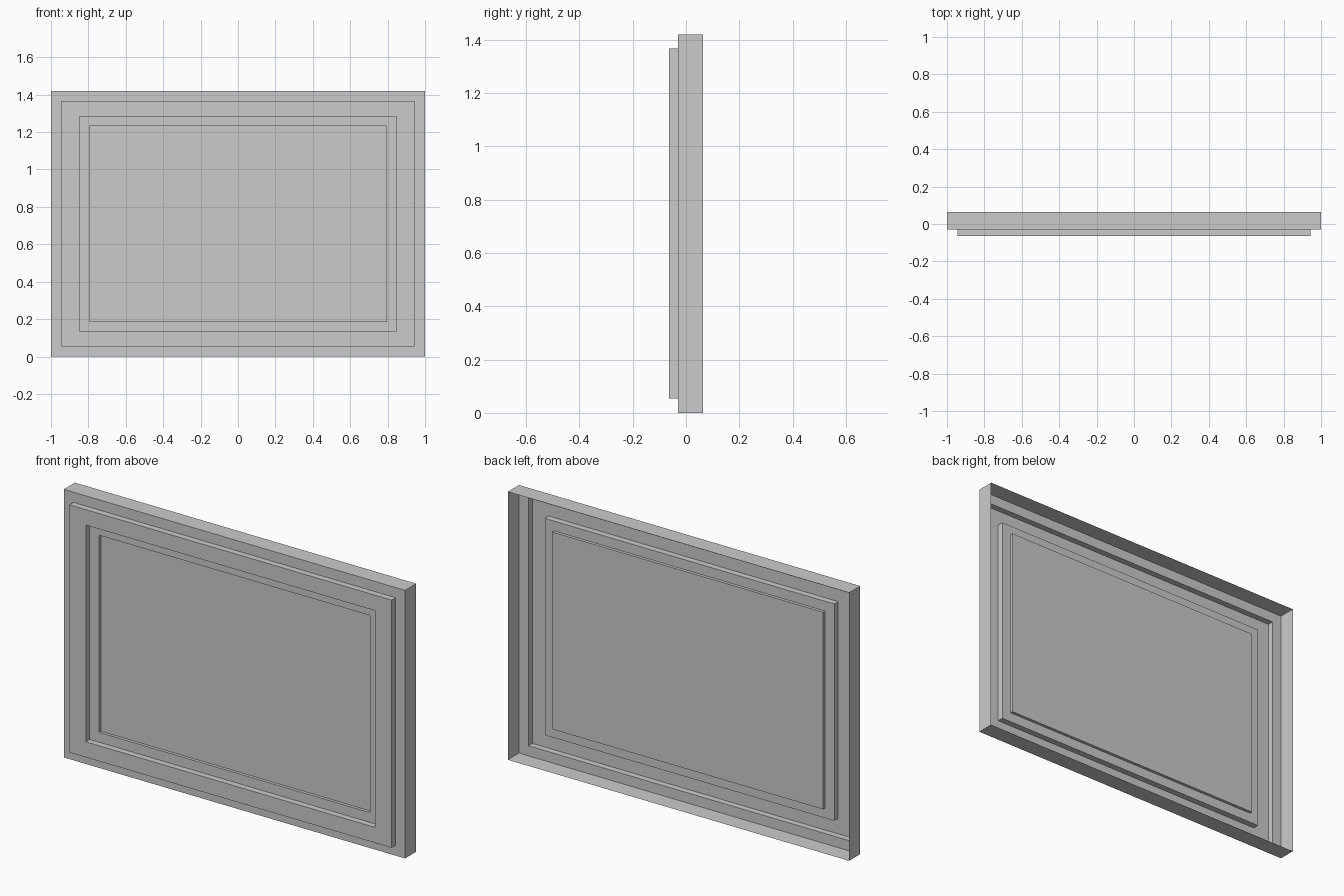
import bpy, bmesh

if "Cube" in bpy.data.objects:
    bpy.data.objects.remove(bpy.data.objects["Cube"])

HEIGHT = 1.42

# Stepped profile from back rim to panel: (inset in x, inset in z, y)
PROFILE = [
    (0.0, 0.0, 0.063),       # open back rim
    (0.0, 0.0, -0.03),       # outer side wall
    (0.056, 0.054, -0.03),   # outer flat border
    (0.056, 0.054, -0.063),  # raised moulding, outer wall
    (0.152, 0.136, -0.063),  # raised moulding, front
    (0.152, 0.136, -0.03),   # raised moulding, inner wall
    (0.206, 0.188, -0.03),   # inner ledge
    (0.206, 0.188, -0.014),  # step back to the panel
]


def ring(bm, inset_x, inset_z, y):
    x = 1 - inset_x
    lo, hi = inset_z, HEIGHT - inset_z
    return [bm.verts.new(p) for p in
            ((-x, y, lo), (x, y, lo), (x, y, hi), (-x, y, hi))]


# Framed panel: one thin open-backed shell
bm = bmesh.new()
rings = [ring(bm, *step) for step in PROFILE]
for a, b in zip(rings, rings[1:]):
    for i in range(4):
        j = (i + 1) % 4
        bm.faces.new((a[i], a[j], b[j], b[i]))

# Flat centre panel
bm.faces.new(rings[-1])

mesh = bpy.data.meshes.new("framed_panel")
bm.to_mesh(mesh)
bm.free()
panel = bpy.data.objects.new("framed_panel", mesh)
bpy.context.collection.objects.link(panel)
